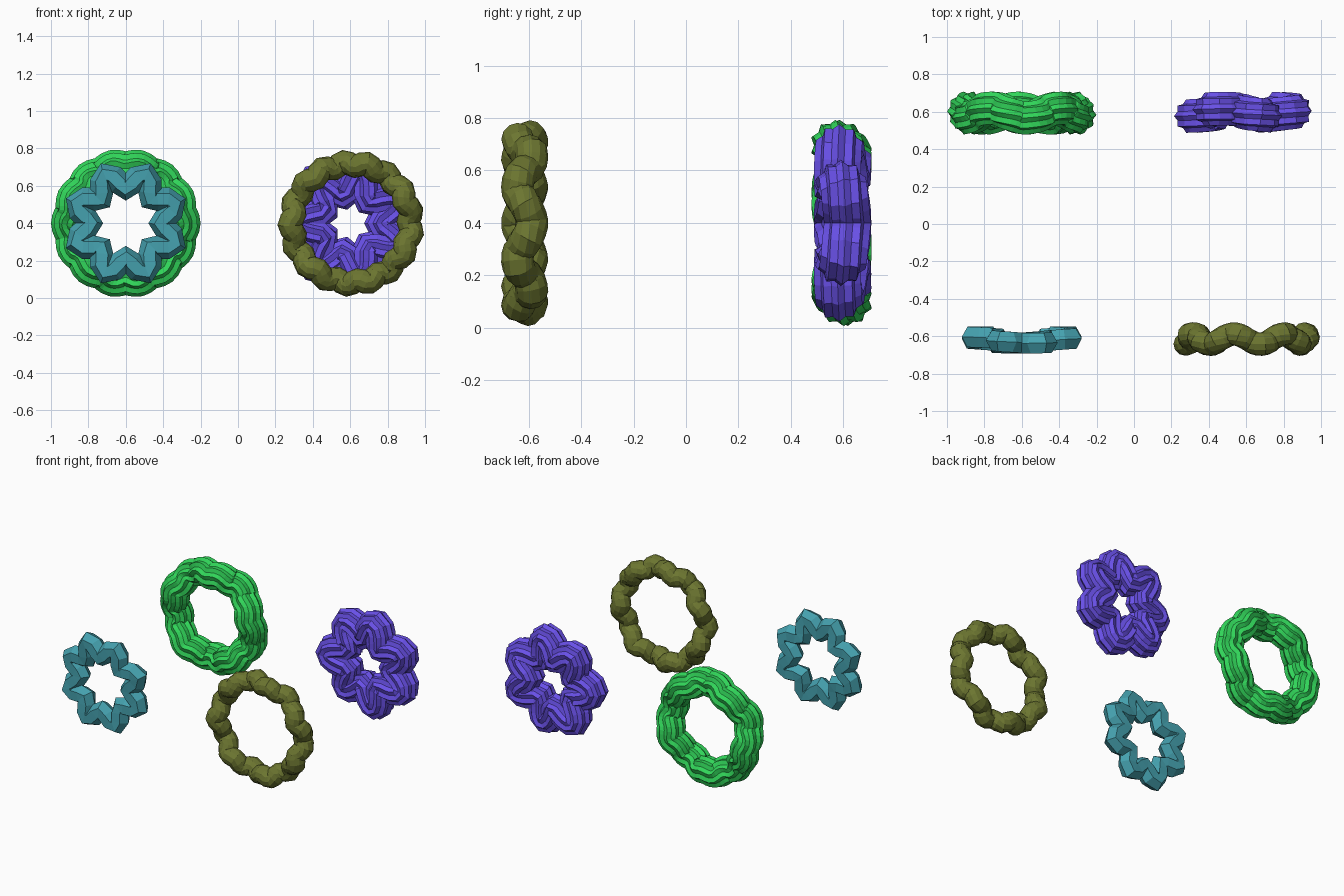
import bpy, bmesh
from math import sin, cos, pi, radians
from mathutils import Vector

if "Cube" in bpy.data.objects:
    bpy.data.objects.remove(bpy.data.objects["Cube"])


def polygon(n, r):
    return [(r * cos(2 * pi * i / n), r * sin(2 * pi * i / n)) for i in range(n)]


def gear(n, r, depth):
    # star section: ridges alternate with grooves
    pts = []
    for i in range(2 * n):
        k = r if i % 2 == 0 else r * (1 - depth)
        pts.append((k * cos(pi * i / n), k * sin(pi * i / n)))
    return pts


def wavy_ring(name, color, centre, section, steps, R, radial, depthwise):
    # radial / depthwise = (amplitude, wave count, phase in degrees)
    a, n, p = radial
    b, m, q = depthwise
    c = Vector(centre)

    def path(t):
        r = R + a * cos(n * (t - radians(p)))
        return c + Vector((r * cos(t), b * cos(m * (t - radians(q))), r * sin(t)))

    bm = bmesh.new()
    rings = []
    for i in range(steps):
        t = 2 * pi * i / steps + radians(p)
        tan = (path(t + .01) - path(t - .01)).normalized()
        side = Vector((0, 1, 0)) - tan * tan.y
        side.normalize()
        out = side.cross(tan).normalized()
        if out.dot(Vector((cos(t), 0, sin(t)))) < 0:
            out = -out
        o = path(t)
        rings.append([bm.verts.new(o + out * u + side * v) for u, v in section])
    k = len(section)
    for i in range(steps):
        r0, r1 = rings[i], rings[(i + 1) % steps]
        for j in range(k):
            bm.faces.new((r0[j], r0[(j + 1) % k], r1[(j + 1) % k], r1[j]))
    bmesh.ops.recalc_face_normals(bm, faces=bm.faces)
    me = bpy.data.meshes.new(name)
    bm.to_mesh(me)
    bm.free()
    ob = bpy.data.objects.new(name, me)
    bpy.context.collection.objects.link(ob)
    mat = bpy.data.materials.new(name + "_paint")
    mat.diffuse_color = (*color, 1)
    mat.use_nodes = True
    mat.node_tree.nodes["Principled BSDF"].inputs["Base Color"].default_value = mat.diffuse_color
    me.materials.append(mat)


# eight-pointed ring with plain six-sided tube
wavy_ring("star_ring_teal", (.06, .36, .43), (-.6, -.62, .4), polygon(6, .063), 48,
          .234, (.05, 8, 22.5), (.018, 2, 170))
# beaded round tube
wavy_ring("beaded_ring_olive", (.15, .18, .03), (.605, -.615, .4), polygon(12, .062), 17 * 6,
          .318, (.014, 17, 12), (.028, 7, 0))
# large ridged ring
wavy_ring("ridged_ring_green", (.03, .66, .10), (-.6, .593, .4), gear(10, .092, .16), 112,
          .30, (.008, 14, 0), (.027, 5, 50))
# seven-lobed ridged ring
wavy_ring("lobed_ring_purple", (.14, .08, .80), (.6, .597, .4), gear(10, .094, .16), 70,
          .23, (.062, 7, 180), (.02, 3, 0))
